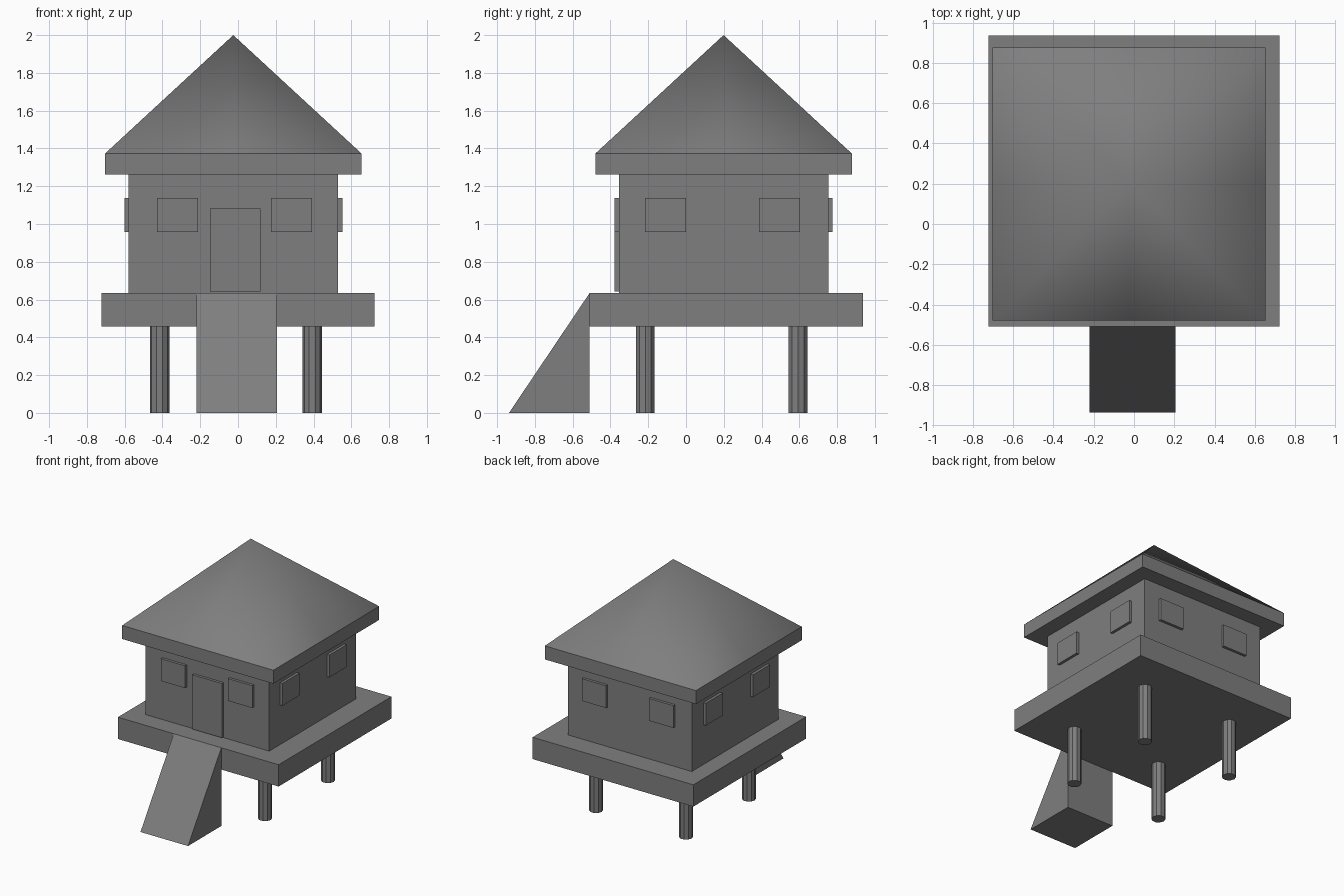
import bpy, bmesh
from math import radians

if "Cube" in bpy.data.objects:
    bpy.data.objects.remove(bpy.data.objects["Cube"])

CX, CY = -0.025, 0.199      # centre of the hut body
HALF = 0.555                # half width of the walls

# One dark grey for the whole hut
grey = bpy.data.materials.new("dark_grey")
grey.diffuse_color = (0.212, 0.212, 0.212, 1)
grey.use_nodes = True
grey.node_tree.nodes["Principled BSDF"].inputs["Base Color"].default_value = grey.diffuse_color


def add_mesh(name, verts, faces, smooth=False):
    me = bpy.data.meshes.new(name)
    me.from_pydata(verts, [], faces)
    bm = bmesh.new()
    bm.from_mesh(me)
    bmesh.ops.recalc_face_normals(bm, faces=bm.faces)
    bm.to_mesh(me)
    bm.free()
    for p in me.polygons:
        p.use_smooth = smooth
    ob = bpy.data.objects.new(name, me)
    bpy.context.collection.objects.link(ob)
    return ob


def box(name, x, y, z):
    bpy.ops.mesh.primitive_cube_add(
        size=1, location=[(a + b) / 2 for a, b in (x, y, z)])
    ob = bpy.context.object
    ob.name = name
    ob.scale = [b - a for a, b in (x, y, z)]
    bpy.ops.object.transform_apply(location=False, rotation=False, scale=True)
    return ob


# Platform, walls and eave slab
R = 0.679
box("platform", (-0.722, 0.722), (-0.51, 0.937), (0.458, 0.635))
box("walls", (CX - HALF, CX + HALF), (CY - HALF, CY + HALF), (0.635, 1.263))
box("eave", (CX - R, CX + R), (CY - R, CY + R), (1.263, 1.373))

# Pyramid roof, softly shaded; mid-edge points keep each side's own slope
rim = [(CX + sx * R, CY + sy * R, 1.373)
       for sx, sy in ((-1, -1), (0, -1), (1, -1), (1, 0),
                      (1, 1), (0, 1), (-1, 1), (-1, 0))]
add_mesh("roof", rim + [(CX, CY, 2.0)],
         [(i, (i + 1) % 8, 8) for i in range(8)], smooth=True)

# Stilts
for x in (-0.415, 0.393):
    for y in (-0.215, 0.593):
        bpy.ops.mesh.primitive_cylinder_add(
            vertices=10, radius=0.052, depth=0.46,
            location=(x, y, 0.23), rotation=(0, 0, radians(18)))
        bpy.context.object.name = "stilt"

# Entrance ramp: a solid wedge
profile = [(-0.937, 0), (-0.51, 0), (-0.51, 0.635)]
add_mesh("ramp", [(x, y, z) for x in (-0.22, 0.207) for y, z in profile],
         [(0, 1, 2), (3, 4, 5), (0, 1, 4, 3), (1, 2, 5, 4), (2, 0, 3, 5)])

# Door
box("door", (-0.147, 0.12), (CY - HALF - 0.022, CY - HALF + 0.01), (0.642, 1.083))

# Two windows on each of the four walls
W, OUT, Z = 0.109, 0.022, (0.957, 1.138)
WX, WY = -0.018, 0.193
for side in (-1, 1):
    depth = sorted((side * (HALF - 0.01), side * (HALF + OUT)))
    for off in (-0.302, 0.302):
        span = (off - W, off + W)
        box("window", [WX + v for v in span], [CY + v for v in depth], Z)
        box("window", [CX + v for v in depth], [WY + v for v in span], Z)

for ob in bpy.context.scene.objects:
    ob.data.materials.append(grey)
